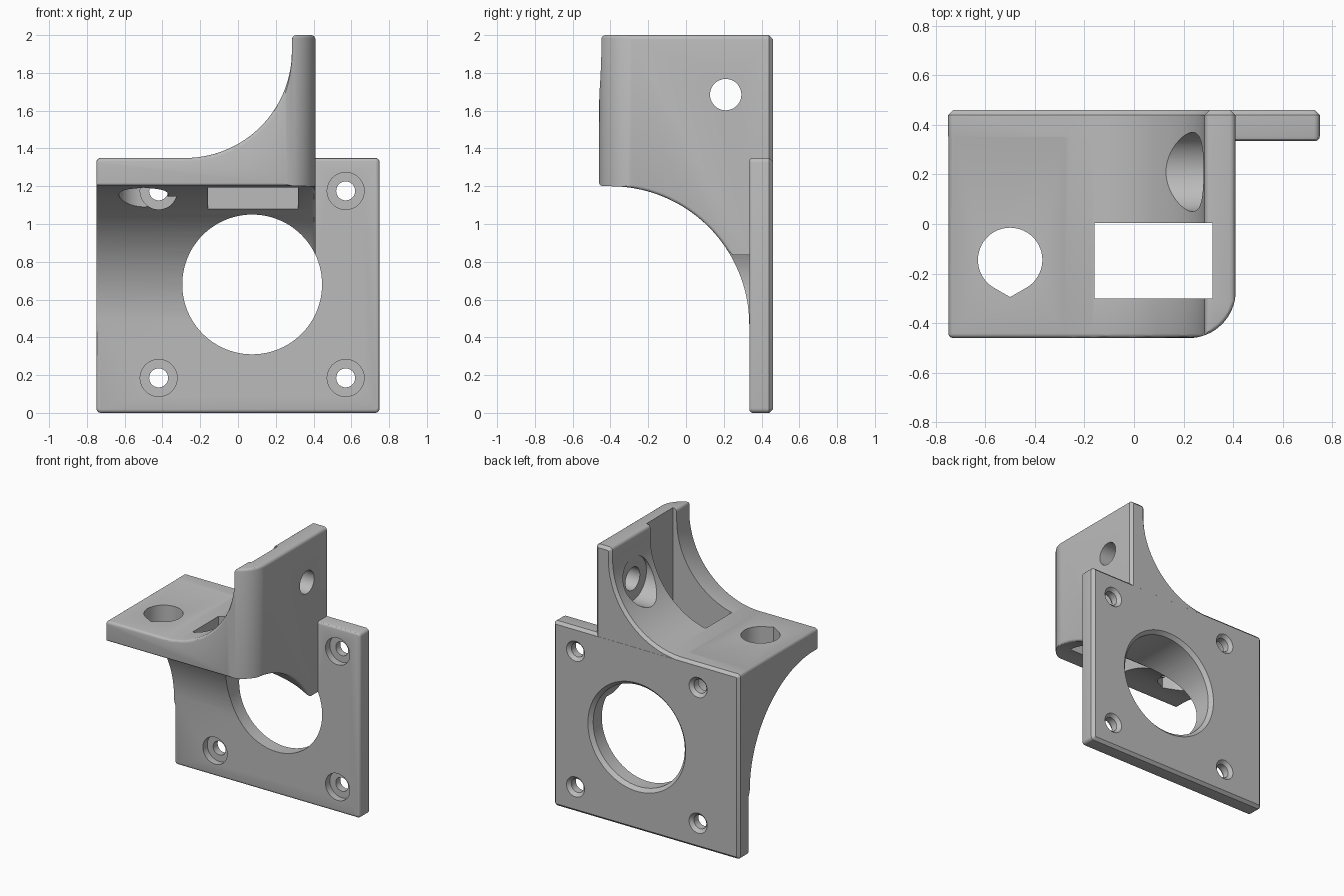
import bpy, bmesh
from math import sin, cos, radians, tau

cube = bpy.data.objects.get("Cube")
if cube:
    bpy.data.objects.remove(cube, do_unlink=True)

gray = bpy.data.materials.new("light_gray")
gray.use_nodes = True
COLOR = (0.5, 0.5, 0.5, 1)
gray.diffuse_color = COLOR
gray.node_tree.nodes["Principled BSDF"].inputs["Base Color"].default_value = COLOR


def arc(cx, cy, r, start, end, n=32):
    """Points on a circular arc, angles in degrees."""
    steps = [radians(start + (end - start) * k / n) for k in range(n + 1)]
    return [(cx + r * cos(a), cy + r * sin(a)) for a in steps]


def place(a, b, t, axis):
    co = [a, b]
    co.insert(axis, t)
    return co


def make_object(name, bm):
    bmesh.ops.recalc_face_normals(bm, faces=bm.faces)
    mesh = bpy.data.meshes.new(name)
    bm.to_mesh(mesh)
    bm.free()
    mesh.materials.append(gray)
    obj = bpy.data.objects.new(name, mesh)
    bpy.context.collection.objects.link(obj)
    return obj


def bevel(bm, edges, width, segments):
    bmesh.ops.bevel(bm, geom=edges, offset=width, segments=segments,
                    profile=0.5, affect='EDGES', clamp_overlap=False)


def prism(name, pts, axis, lo, hi, corner=0, lo_rim=0, hi_rim=0, hi_segments=3):
    """Extrude a profile along an axis, with optional eased corners and rims."""
    bm = bmesh.new()
    base = bm.faces.new([bm.verts.new(place(a, b, lo, axis)) for a, b in pts])
    top = bmesh.ops.extrude_face_region(bm, geom=[base], use_keep_orig=True)["geom"]
    for v in top:
        if isinstance(v, bmesh.types.BMVert):
            v.co[axis] = hi
    bmesh.ops.recalc_face_normals(bm, faces=bm.faces)
    bm.normal_update()
    if corner:
        sharp = [e for e in bm.edges
                 if abs(e.verts[0].co[axis] - e.verts[1].co[axis]) > 0.01
                 and e.calc_face_angle_signed(0) > radians(60)]
        bevel(bm, sharp, corner, 4)
    for t, width, segments in ((lo, lo_rim, 3), (hi, hi_rim, hi_segments)):
        if width:
            rim = [e for e in bm.edges
                   if all(abs(v.co[axis] - t) < 1e-5 for v in e.verts)]
            bevel(bm, rim, width, segments)
    return make_object(name, bm)


def stepped_pin(name, steps, axis, a, b, n=48):
    """Turned pin from (radius, position) steps along an axis."""
    bm = bmesh.new()
    rings = [[bm.verts.new(place(a + r * cos(tau * k / n), b + r * sin(tau * k / n), t, axis))
              for k in range(n)] for r, t in steps]
    bm.faces.new(rings[0])
    bm.faces.new(rings[-1])
    for r0, r1 in zip(rings, rings[1:]):
        for k in range(n):
            j = (k + 1) % n
            bm.faces.new((r0[k], r0[j], r1[j], r1[k]))
    return make_object(name, bm)


def combine(target, tool, operation):
    """Apply a boolean and remove the helper."""
    mod = target.modifiers.new("cut", 'BOOLEAN')
    mod.operation, mod.solver, mod.object = operation, 'EXACT', tool
    bpy.context.view_layer.update()
    graph = bpy.context.evaluated_depsgraph_get()
    mesh = bpy.data.meshes.new_from_object(target.evaluated_get(graph))
    target.modifiers.clear()
    target.data = mesh
    bpy.data.objects.remove(tool, do_unlink=True)


# Shelf that sweeps up into the side wall
shelf = [(-0.7495, 0.3), (0.41, 0.3), (0.41, 2), (0.285, 2)]
shelf += arc(-0.28, 1.9145, 0.565, 0, -90) + [(-0.7495, 1.3495)]
bracket = prism("corner_bracket", shelf, 1, -0.46, 0.4595,
                corner=0.024, lo_rim=0.018, hi_rim=0.02, hi_segments=1)

# Curved underside
under = [(-0.461, 1.2)] + arc(-0.4, 0.465, 0.735, 90, 0)
under += [(0.345, 0.43), (0.38, 0.42), (0.6, 0.42), (0.6, 2.2), (-0.461, 2.2)]
combine(bracket, prism("underside_shape", under, 0, -0.9, 0.4105,
                       corner=0.022, hi_rim=0.018), 'INTERSECT')

# Rounded front corner of the wall
plan = [(-0.9, 0.6), (-0.9, -0.4605)] + arc(0.2205, -0.2705, 0.19, -90, 0, 16)
plan += [(0.4105, 0.6)]
combine(bracket, prism("plan_shape", plan, 2, -0.5, 2.0005, hi_rim=0.018), 'INTERSECT')

# Mounting plate
outline = [(-0.75, 0), (0.75, 0), (0.75, 1.35), (-0.75, 1.35)]
combine(bracket, prism("mounting_plate", outline, 1, 0.335, 0.46,
                       corner=0.024, lo_rim=0.018, hi_rim=0.02, hi_segments=1), 'UNION')

# Large round opening, chamfered at the back
combine(bracket, stepped_pin("opening", [(0.37, -1), (0.37, 0.435), (0.41, 0.475)],
                             1, 0.075, 0.68, 96), 'DIFFERENCE')

# Four counterbored screw holes
for sx in (-1, 1):
    for sz in (-1, 1):
        steps = [(0.098, -0.12), (0.098, 0.385), (0.05, 0.385), (0.05, 0.437), (0.09, 0.477)]
        combine(bracket, stepped_pin("screw_hole", steps, 1,
                                     0.075 + sx * 0.495, 0.68 + sz * 0.495), 'DIFFERENCE')

# Counterbored hole in the wall
steps = [(0.16, -0.3), (0.16, 0.284), (0.083, 0.284), (0.083, 0.6)]
combine(bracket, stepped_pin("wall_hole", steps, 0, 0.21, 1.685), 'DIFFERENCE')

# Rectangular slot running up the wall
slot = [(-0.16, -0.3), (0.317, -0.3), (0.317, 0.004), (-0.16, 0.004)]
combine(bracket, prism("slot", slot, 2, 1.0, 2.2), 'DIFFERENCE')

# Teardrop hole through the shelf
drop = arc(-0.5, -0.145, 0.13, -60, 240, 48) + [(-0.5, -0.295)]
combine(bracket, prism("teardrop_hole", drop, 2, 0.9, 1.6), 'DIFFERENCE')

# Smooth curves, keep hard edges
bpy.ops.object.select_all(action='DESELECT')
bracket.select_set(True)
bpy.context.view_layer.objects.active = bracket
bpy.ops.object.shade_smooth_by_angle(angle=radians(30))
